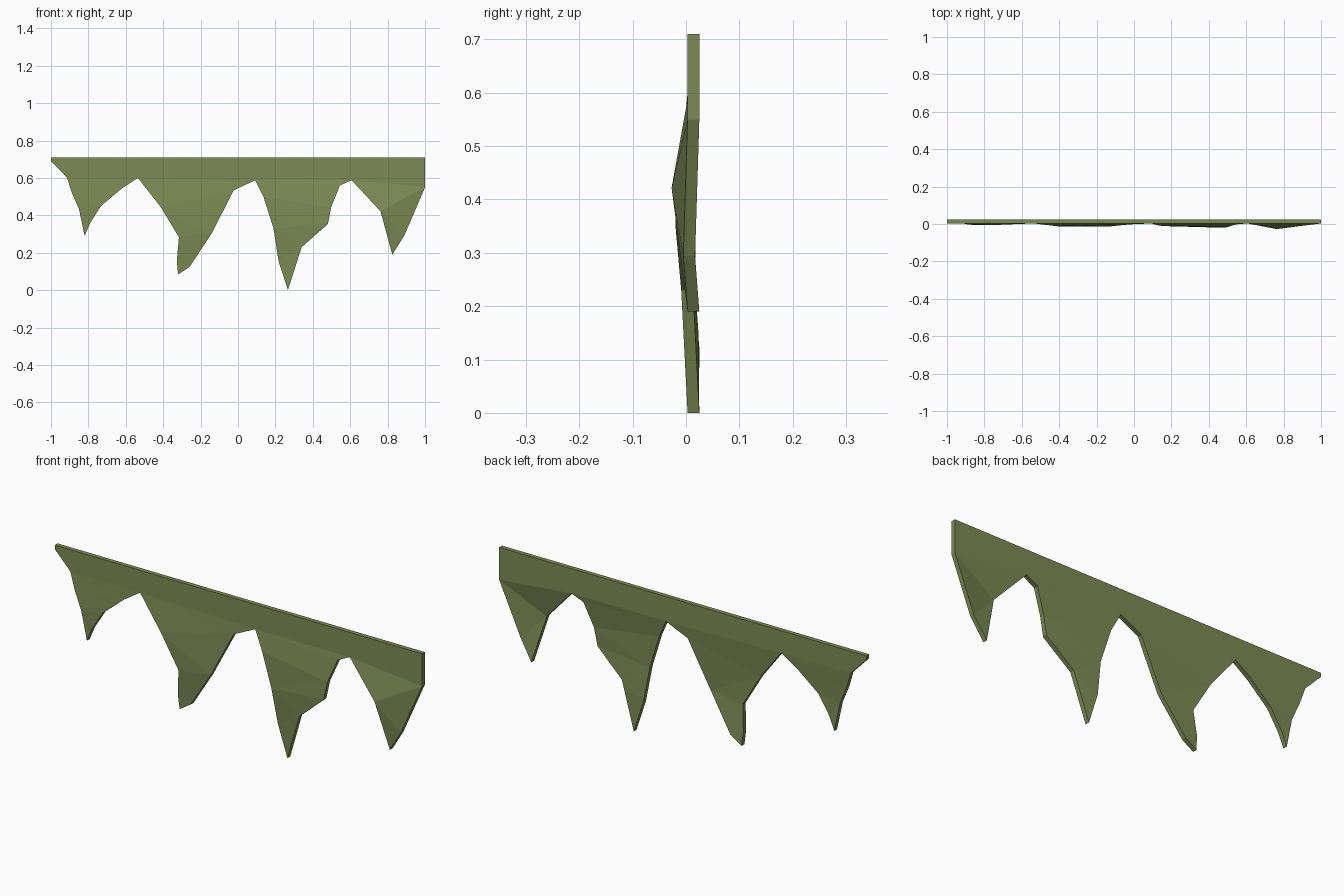
import bpy, bmesh

if "Cube" in bpy.data.objects:
    bpy.data.objects.remove(bpy.data.objects["Cube"])

THICK = 0.022   # sheet thickness
BASE = 0.003    # y of the flat front

# Each ragged tooth: (x, z, forward bulge), read left to right along the lower edge
left_tooth = [(-.915, .603, 0), (-.888, .52, .005), (-.85, .433, .009), (-.82, .29, .007),
              (-.79, .36, .008), (-.733, .45, .008), (-.62, .545, .003), (-.535, .60, 0)]
hooked_tooth = [(-.412, .443, .015), (-.316, .283, .015), (-.327, .155, .004), (-.32, .085, 0),
                (-.26, .123, 0), (-.14, .305, .017), (-.023, .534, .005), (.092, .588, 0)]
long_tooth = [(.137, .497, .012), (.19, .33, .015), (.217, .155, .002), (.267, 0, 0),
              (.34, .23, .012), (.48, .353, .023), (.498, .443, .02), (.545, .56, .005),
              (.607, .588, 0)]
right_tooth = [(.762, .422, .03), (.825, .19, 0), (.89, .294, .008), (1, .55, 0)]

outline = ([(-1, .71, 0), (-1, .69, 0)] + left_tooth + hooked_tooth + long_tooth
           + right_tooth + [(1, .71, 0)])

# Flat ragged sheet, split into triangles
bm = bmesh.new()
verts = [bm.verts.new((x, BASE, z)) for x, z, _ in outline]
face = bm.faces.new(verts)
face.normal_update()
bmesh.ops.triangulate(bm, faces=[face], ngon_method='BEAUTY')

# Bulge the teeth forward, then extrude the sheet to the back
for v, (_, _, bulge) in zip(verts, outline):
    v.co.y -= bulge
geom = bmesh.ops.extrude_face_region(bm, geom=bm.faces[:], use_keep_orig=True)["geom"]
for g in geom:
    if isinstance(g, bmesh.types.BMVert):
        g.co.y += THICK
bmesh.ops.recalc_face_normals(bm, faces=bm.faces[:])

mesh = bpy.data.meshes.new("ragged_trim")
bm.to_mesh(mesh)
bm.free()
trim = bpy.data.objects.new("ragged_trim", mesh)
bpy.context.collection.objects.link(trim)

# Olive cloth colour
olive = bpy.data.materials.new("olive_green")
olive.diffuse_color = (0.20, 0.26, 0.088, 1)
olive.use_nodes = True
olive.node_tree.nodes["Principled BSDF"].inputs["Base Color"].default_value = olive.diffuse_color
mesh.materials.append(olive)
